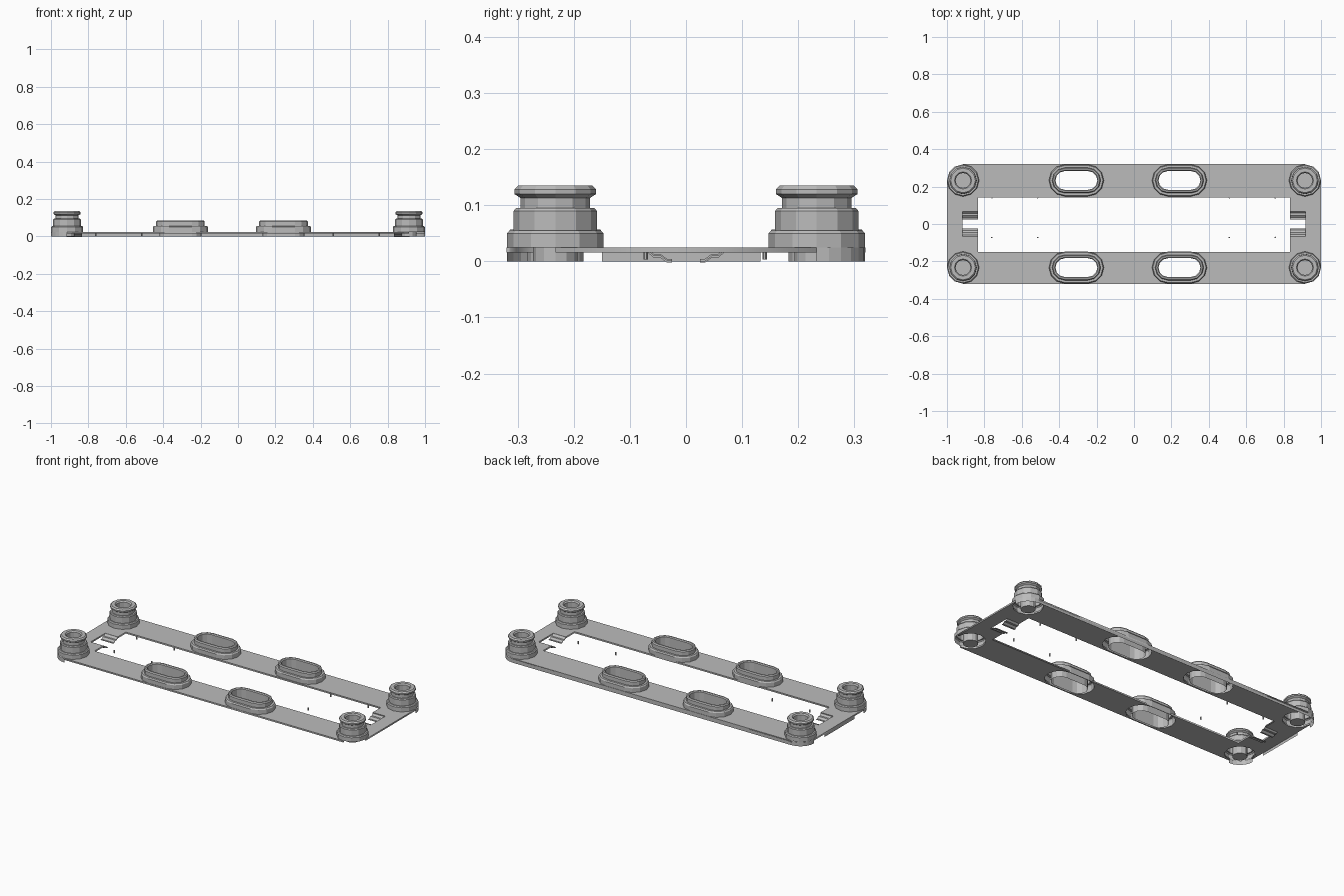
import bpy, bmesh, math

cube = bpy.data.objects.get("Cube")
if cube:
    bpy.data.objects.remove(cube, do_unlink=True)

GREY = (0.5, 0.5, 0.5, 1)
mat = bpy.data.materials.new("plain grey")
mat.use_nodes = True
mat.diffuse_color = GREY
mat.node_tree.nodes["Principled BSDF"].inputs["Base Color"].default_value = GREY

POST_X, POST_Y, POST_R = 0.914, 0.233, 0.086
PLATE_TOP, PLATE_LOW = 0.025, 0.016
SLOT_X = (-0.308, 0.243)


def stadium(cx, cy, half, r, n):
    """Outline with two round ends of n segments; a circle when half is 0."""
    pts = []
    for end, start in ((1, -math.pi / 2), (-1, math.pi / 2)):
        for i in range(n + 1):
            a = start + math.pi * i / n
            pts.append((cx + end * half + r * math.cos(a), cy + r * math.sin(a)))
    return pts


def finish(bm, name):
    bmesh.ops.remove_doubles(bm, verts=bm.verts, dist=1e-5)
    mesh = bpy.data.meshes.new(name)
    bm.to_mesh(mesh)
    bm.free()
    mesh.materials.append(mat)
    obj = bpy.data.objects.new(name, mesh)
    bpy.context.collection.objects.link(obj)
    return obj


def ring_shell(name, cx, cy, half, profile, n, cap=False):
    """Sweep a radius and height profile around a stadium outline."""
    bm = bmesh.new()
    rings = [[bm.verts.new((x, y, z)) for x, y in stadium(cx, cy, half, r, n)]
             for r, z in profile]
    for low, high in zip(rings, rings[1:]):
        for i in range(len(low)):
            j = (i + 1) % len(low)
            bm.faces.new((low[i], low[j], high[j], high[i]))
    if cap:
        bm.faces.new(rings[-1])
    return finish(bm, name)


def strip(name, points, offset, thickness=0):
    """Sheet made by moving a path of points along an offset."""
    bm = bmesh.new()
    a = [bm.verts.new(p) for p in points]
    b = [bm.verts.new([c + d for c, d in zip(p, offset)]) for p in points]
    for i in range(len(a) - 1):
        bm.faces.new((a[i], a[i + 1], b[i + 1], b[i]))
    obj = finish(bm, name)
    if thickness:
        mod = obj.modifiers.new("thickness", "SOLIDIFY")
        mod.thickness = thickness
    return obj


def corner_arc(sx, sy, r, n=6):
    """Quarter circle round a post, from the end side to the long side."""
    return [(sx * (POST_X + r * math.cos(a)), sy * (POST_Y + r * math.sin(a)))
            for a in (math.pi / 2 * i / n for i in range(n + 1))]


# Plate: outer outline wraps round the inside of each post
def inner_arc(sx, sy, r=0.08, n=9):
    pts = []
    for i in range(n + 1):
        a = -1.5 * math.pi * i / n
        pts.append((sx * (POST_X + r * math.cos(a)), sy * (POST_Y + r * math.sin(a))))
    return [(sx, sy * POST_Y)] + pts + [(sx * POST_X, sy * 0.32)]


outline = (inner_arc(1, 1) + inner_arc(-1, 1)[::-1]
           + inner_arc(-1, -1) + inner_arc(1, -1)[::-1])

# Window with a clip notch in each end
right = [(0.835, -0.15), (0.835, -0.068), (0.918, -0.068),
         (0.918, 0.068), (0.835, 0.068), (0.835, 0.143)]
window = right + [(-x, y) for x, y in reversed(right)]
holes = [stadium(x, s * POST_Y, 0.065, 0.08, 6) for x in SLOT_X for s in (-1, 1)]

curve = bpy.data.curves.new("plate", "CURVE")
curve.dimensions = "2D"
curve.fill_mode = "BOTH"
curve.extrude = (PLATE_TOP - PLATE_LOW) / 2
for loop in [outline, window] + holes:
    spline = curve.splines.new("POLY")
    spline.points.add(len(loop) - 1)
    for point, (x, y) in zip(spline.points, loop):
        point.co = (x, y, 0, 1)
    spline.use_cyclic_u = True
curve.materials.append(mat)
plate = bpy.data.objects.new("plate", curve)
plate.location.z = (PLATE_TOP + PLATE_LOW) / 2
bpy.context.collection.objects.link(plate)
bpy.context.view_layer.objects.active = plate
plate.select_set(True)
bpy.ops.object.convert(target="MESH")
plate.select_set(False)

# Corner posts: stepped foot, grooved head and hollow middle tube
post_profile = [(POST_R, PLATE_TOP), (POST_R, 0.05), (0.081, 0.055), (0.074, 0.055),
                (0.074, 0.09), (0.07, 0.095), (0.062, 0.095), (0.062, 0.113),
                (0.073, 0.12), (0.073, 0.128), (0.066, 0.135), (0.046, 0.135),
                (0.04, 0.128), (0.04, 0)]
for sx, side in ((1, "left"), (-1, "right")):
    for sy, end in ((-1, "front"), (1, "back")):
        ring_shell(f"{end}_{side}_post", sx * POST_X, sy * POST_Y, 0,
                   post_profile, 6, cap=True)

# Raised slots on both rails
slot_profile = [(0.085, PLATE_LOW), (0.085, 0.05), (0.08, 0.057), (0.068, 0.057),
                (0.068, 0.079), (0.063, 0.085), (0.055, 0.085), (0.05, 0.08), (0.05, 0)]
for x in SLOT_X:
    for s in (-1, 1):
        ring_shell("rail_slot", x, s * POST_Y, 0.062, slot_profile, 6)

# Rim walls and corner skirts
up = (0, 0, PLATE_TOP)
strip("back_wall", [(POST_X, 0.32, 0), (-POST_X, 0.32, 0)], up)
strip("end_wall", [(-1, 0.133, 0), (-1, -0.15, 0)], up)
for sx, sy in ((-1, 1), (1, 1), (-1, -1)):
    strip("corner_skirt", [(x, y, 0) for x, y in corner_arc(sx, sy, POST_R)], up)

# Stepped clips in the end notches
for sx in (-1, 1):
    for sy in (-1, 1):
        path = [(0.07, 0.022), (0.058, 0.01), (0.046, 0.01), (0.034, 0.001), (0.025, 0.001)]
        strip("end_clip", [(sx * 0.835, sy * y, z) for y, z in path],
              (sx * 0.083, 0, 0), 0.003)

# Tiny locating pins
for x in (-0.76, -0.515, 0.51, 0.755):
    for y in (-0.072, 0.14):
        ring_shell("locating_pin", x, y, 0, [(0.004, 0.003), (0.004, 0.02)], 3, cap=True)

# Consistent outward normals on the shells
for obj in bpy.context.collection.objects:
    if obj.type == "MESH" and obj.name.split(".")[0].endswith(("post", "slot", "pin")):
        bm = bmesh.new()
        bm.from_mesh(obj.data)
        bmesh.ops.recalc_face_normals(bm, faces=bm.faces)
        bm.to_mesh(obj.data)
        bm.free()
